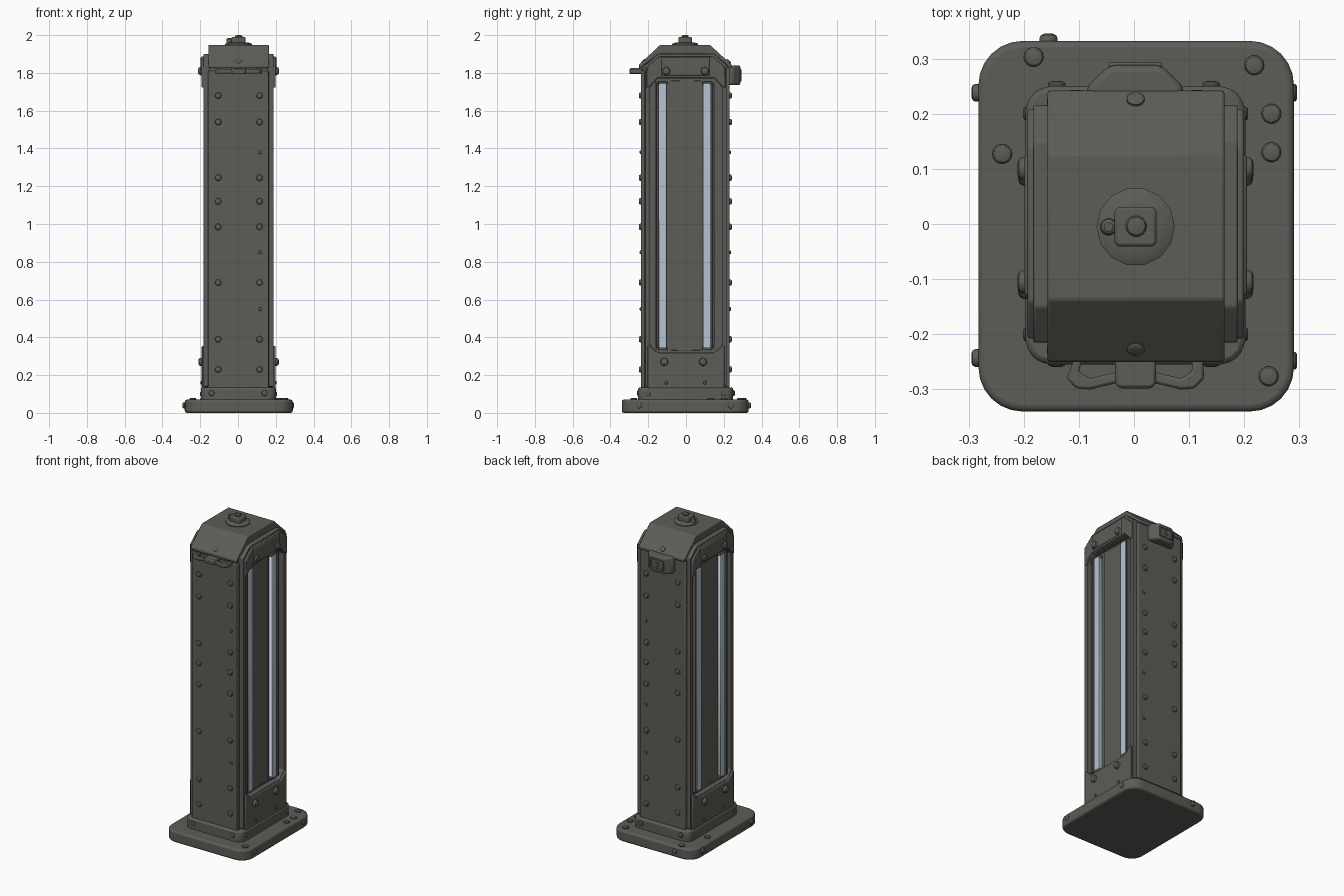
import bpy, bmesh, math
from mathutils import Vector, Matrix

if "Cube" in bpy.data.objects:
    bpy.data.objects.remove(bpy.data.objects["Cube"])


def material(name, rgb):
    m = bpy.data.materials.new(name)
    m.diffuse_color = (*rgb, 1)
    m.use_nodes = True
    m.node_tree.nodes["Principled BSDF"].inputs["Base Color"].default_value = m.diffuse_color
    return m


METAL = material("dark olive grey metal", (0.107, 0.107, 0.095))
LIGHT = material("pale blue light", (0.46, 0.55, 0.65))
AX = {'x': lambda a, b, h: (h, a, b), 'y': lambda a, b, h: (a, h, b), 'z': lambda a, b, h: (a, b, h)}


def finish(name, bm, bevel=0.0, mat=METAL, segs=2):
    bmesh.ops.recalc_face_normals(bm, faces=bm.faces)
    me = bpy.data.meshes.new(name)
    bm.to_mesh(me)
    bm.free()
    me.materials.append(mat)
    ob = bpy.data.objects.new(name, me)
    bpy.context.collection.objects.link(ob)
    if bevel:
        b = ob.modifiers.new("bevel", 'BEVEL')
        b.width, b.segments, b.limit_method, b.angle_limit = bevel, segs, 'ANGLE', math.radians(25)
    bpy.ops.object.select_all(action='DESELECT')
    ob.select_set(True)
    bpy.context.view_layer.objects.active = ob
    bpy.ops.object.shade_smooth_by_angle(angle=math.radians(35))
    return ob


def prism(name, pts, axis, lo, hi, bevel=0.005, mat=METAL, segs=2):
    """Extrude a 2D outline along an axis."""
    bm = bmesh.new()
    a, b = ([bm.verts.new(AX[axis](p, q, h)) for p, q in pts] for h in (lo, hi))
    n = len(pts)
    bm.faces.new(a)
    bm.faces.new(b)
    for i in range(n):
        j = (i + 1) % n
        bm.faces.new((a[i], a[j], b[j], b[i]))
    return finish(name, bm, bevel, mat, segs)


def ring(name, outer, inner, axis, lo, hi, bevel=0.004):
    """Extrude a frame between two outlines with equal point counts."""
    bm = bmesh.new()
    loops = [[bm.verts.new(AX[axis](p, q, h)) for p, q in pts]
             for pts, h in ((outer, lo), (outer, hi), (inner, hi), (inner, lo))]
    n = len(outer)
    for k in range(4):
        a, b = loops[k], loops[(k + 1) % 4]
        for i in range(n):
            j = (i + 1) % n
            bm.faces.new((a[i], a[j], b[j], b[i]))
    return finish(name, bm, bevel)


def rect(x0, x1, y0, y1, c=0.0, steps=1):
    """Rectangle with chamfered (steps=1) or rounded corners."""
    if not c:
        return [(x0, y0), (x1, y0), (x1, y1), (x0, y1)]
    out = []
    for k, (x, y) in enumerate(((x1 - c, y1 - c), (x0 + c, y1 - c), (x0 + c, y0 + c), (x1 - c, y0 + c))):
        for s in range(steps + 1):
            t = math.pi / 2 * (k + s / steps)
            out.append((x + c * math.cos(t), y + c * math.sin(t)))
    return out


def rivets(name, items):
    """Domed heads: (position, direction, radius, height)."""
    bm = bmesh.new()
    for pos, d, r, h in items:
        rot = Vector(d).to_track_quat('Z', 'Y').to_matrix().to_4x4()
        m = Matrix.Translation(pos) @ rot
        rows = [[bm.verts.new(m @ Vector((q * r * math.cos(t * math.pi / 7), q * r * math.sin(t * math.pi / 7), z * h)))
                 for t in range(14)] for q, z in ((1, -0.3), (1, 0.45), (0.85, 0.8), (0.5, 1))]
        for a, b in zip(rows, rows[1:]):
            for i in range(14):
                j = (i + 1) % 14
                bm.faces.new((a[i], a[j], b[j], b[i]))
        bm.faces.new(rows[-1])
        bm.faces.new(rows[0])
    return finish(name, bm)


# Base plate and collar
prism("base_plate", rect(-0.282, 0.29, -0.34, 0.332, 0.08, 6), 'z', 0, 0.07, 0.012, segs=3)
prism("base_collar", rect(-0.197, 0.202, -0.255, 0.25, 0.045, 3), 'z', 0.06, 0.135, 0.01)

# Core body with sloped shoulders
prism("body_core", [(-0.228, 0.1), (0.225, 0.1), (0.225, 1.84), (0.14, 1.91), (-0.14, 1.91), (-0.228, 1.84)],
      'x', -0.15, 0.153)
prism("front_panel", rect(-0.158, 0.163, 0.12, 1.81), 'y', -0.238, -0.216)
prism("back_panel", rect(-0.158, 0.163, 0.12, 1.83), 'y', 0.212, 0.231)

# Roof shell, folded over front and back
prism("roof_cap", [(-0.25, 1.825), (-0.25, 1.842), (-0.137, 1.948), (0.127, 1.948), (0.242, 1.842), (0.242, 1.825),
                   (0.222, 1.825), (0.222, 1.838), (0.12, 1.9), (-0.13, 1.9), (-0.23, 1.838), (-0.23, 1.825)],
      'x', -0.157, 0.164)

outer = [(0.215, 0.14), (0.215, 1.845), (0.15, 1.9), (-0.15, 1.9), (-0.215, 1.845), (-0.215, 0.14),
         (-0.14, 0.13), (0.14, 0.13)]
inner = [(0.19, 0.36), (0.19, 1.725), (0.15, 1.77), (-0.15, 1.77), (-0.19, 1.725), (-0.19, 0.36),
         (-0.15, 0.32), (0.15, 0.32)]
top_bracket = [(-0.208, 1.72), (-0.208, 1.83), (-0.14, 1.888), (0.14, 1.888), (0.208, 1.83), (0.208, 1.72),
               (0.19, 1.73), (0.15, 1.775), (-0.15, 1.775), (-0.19, 1.73)]
low_bracket = [(-0.205, 0.355), (-0.205, 0.13), (0.205, 0.13), (0.205, 0.355), (0.19, 0.352),
               (0.15, 0.315), (-0.15, 0.315), (-0.19, 0.352)]
heads = []
for s, side in ((-1, "left"), (1, "right")):
    o = 0.003
    # Side frame with recessed panel, brackets and light strips
    ring(side + "_side_frame", outer, inner, 'x', s * 0.14 + o, s * 0.185 + o)
    prism(side + "_top_bracket", top_bracket, 'x', s * 0.175 + o, s * 0.196 + o)
    prism(side + "_top_bracket_pad", rect(-0.13, 0.125, 1.785, 1.882), 'x', s * 0.18 + o, s * 0.202 + o, 0.006)
    prism(side + "_lower_bracket", low_bracket, 'x', s * 0.175 + o, s * 0.195 + o)
    prism(side + "_inner_panel", rect(-0.08, 0.078, 0.33, 1.76), 'x', s * 0.14 + o, s * 0.155 + o, 0.003)
    for y, end in ((-0.124, "front"), (0.111, "back")):
        prism(f"{side}_{end}_light_strip", rect(y - 0.021, y + 0.021, 0.345, 1.742, 0.006, 2), 'x',
              s * 0.145 + o, s * 0.175 + o, 0.008, LIGHT, 3)
        e = 0.03 if y > 0 else -0.03
        prism(f"{side}_{end}_strip_rail", rect(*sorted((y + e, y + e * 1.35)), 0.34, 1.75), 'x',
              s * 0.14 + o, s * 0.177 + o, 0.002)
        for z, q in ((0.332, 0.35), (1.737, 1.755)):
            prism(f"{side}_{end}_strip_holder", rect(y - 0.025, y + 0.025, z, q), 'x',
                  s * 0.14 + o, s * 0.172 + o, 0.004)
    for y in (-0.105, 0.1):
        heads += [((s * 0.2 + o, y, 1.81), (s, 0, 0), 0.021, 0.014),
                  ((s * 0.195 + o, y - 0.01, 0.27), (s, 0, 0), 0.021, 0.018),
                  ((s * 0.195 + o, y, 0.16), (s, 0, 0), 0.009, 0.006)]
    for y in (-0.2, 0.2):
        heads.append(((s * 0.198 + o, y, 0.1), (s, 0, 0), 0.012, 0.006))
rivets("side_bolts", heads)

# Rivet columns on the front and back panels
heads = []
for sy, y in ((-1, -0.238), (1, 0.231)):
    for x in (-0.105, 0.114):
        for z in (1.68, 1.54, 1.245, 1.12, 0.985, 0.69, 0.39, 0.23):
            heads.append(((x, y, z), (0, sy, 0), 0.017, 0.012))
    for z in (1.38, 0.85, 0.55):
        heads.append(((0.118, y, z), (0, sy, 0), 0.01, 0.007))
    for x in (-0.14, 0.14):
        heads.append(((x, 0.25 * sy, 0.105), (0, sy, 0), 0.016, 0.009))
    heads.append(((0.003, 0.226 * sy, 1.861), (0, sy * 0.7, 0.7), 0.016, 0.006))
rivets("panel_rivets", heads)

# Bolts on top and edges of the base plate
heads = [((x, y, 0.07), (0, 0, 1), 0.018, 0.01) for x, y in
         ((-0.182, 0.303), (0.218, 0.288), (0.249, 0.2), (0.249, 0.13), (-0.239, 0.127), (0.244, -0.276))]
heads += [((-0.282, y, 0.04), (-1, 0, 0), 0.016, 0.013) for y in (0.238, -0.243)]
heads += [((0.29, y, 0.04), (1, 0, 0), 0.016, 0.006) for y in (0.238, -0.248)]
heads.append(((-0.155, 0.332, 0.04), (0, 1, 0), 0.016, 0.013))
rivets("base_bolts", heads)

# Front pull handle with centre latch
prism("front_handle", [(-0.103, -0.23), (-0.122, -0.28), (-0.105, -0.298), (-0.08, -0.3), (-0.03, -0.288),
                       (0.035, -0.288), (0.085, -0.3), (0.11, -0.298), (0.127, -0.28), (0.125, -0.23),
                       (0.105, -0.23), (0.105, -0.268), (0.085, -0.28), (0.035, -0.268), (-0.03, -0.268),
                       (-0.08, -0.28), (-0.1, -0.268), (-0.09, -0.23)], 'z', 1.797, 1.82, 0.005)
prism("handle_latch", rect(-0.034, 0.04, -0.298, -0.225, 0.008), 'z', 1.794, 1.825, 0.006)
prism("handle_rail", rect(-0.105, 0.105, 1.815, 1.836), 'y', -0.246, -0.22, 0.004)

# Back control box, tapered in plan, with a raised rim and button
prism("back_box", [(-0.085, 0.22), (-0.085, 0.25), (-0.045, 0.288), (0.05, 0.288), (0.089, 0.25), (0.089, 0.22)],
      'z', 1.735, 1.84, 0.012, segs=3)
ring("back_box_rim", rect(-0.045, 0.05, 1.755, 1.82), rect(-0.036, 0.041, 1.764, 1.811), 'y', 0.28, 0.293, 0.003)
prism("back_box_button", rect(-0.01, 0.015, 1.775, 1.8), 'y', 0.28, 0.291, 0.003)

# Top knob
rivets("knob_base", [((0.003, -0.005, 1.946), (0, 0, 1), 0.071, 0.016)])
prism("knob_block", rect(-0.035, 0.041, -0.041, 0.031, 0.008, 2), 'z', 1.95, 1.99, 0.006)
rivets("knob_studs", [((0.004, -0.004, 1.989), (0, 0, 1), 0.019, 0.011),
                      ((-0.046, -0.005, 1.964), (0, 0, 1), 0.016, 0.02)])
